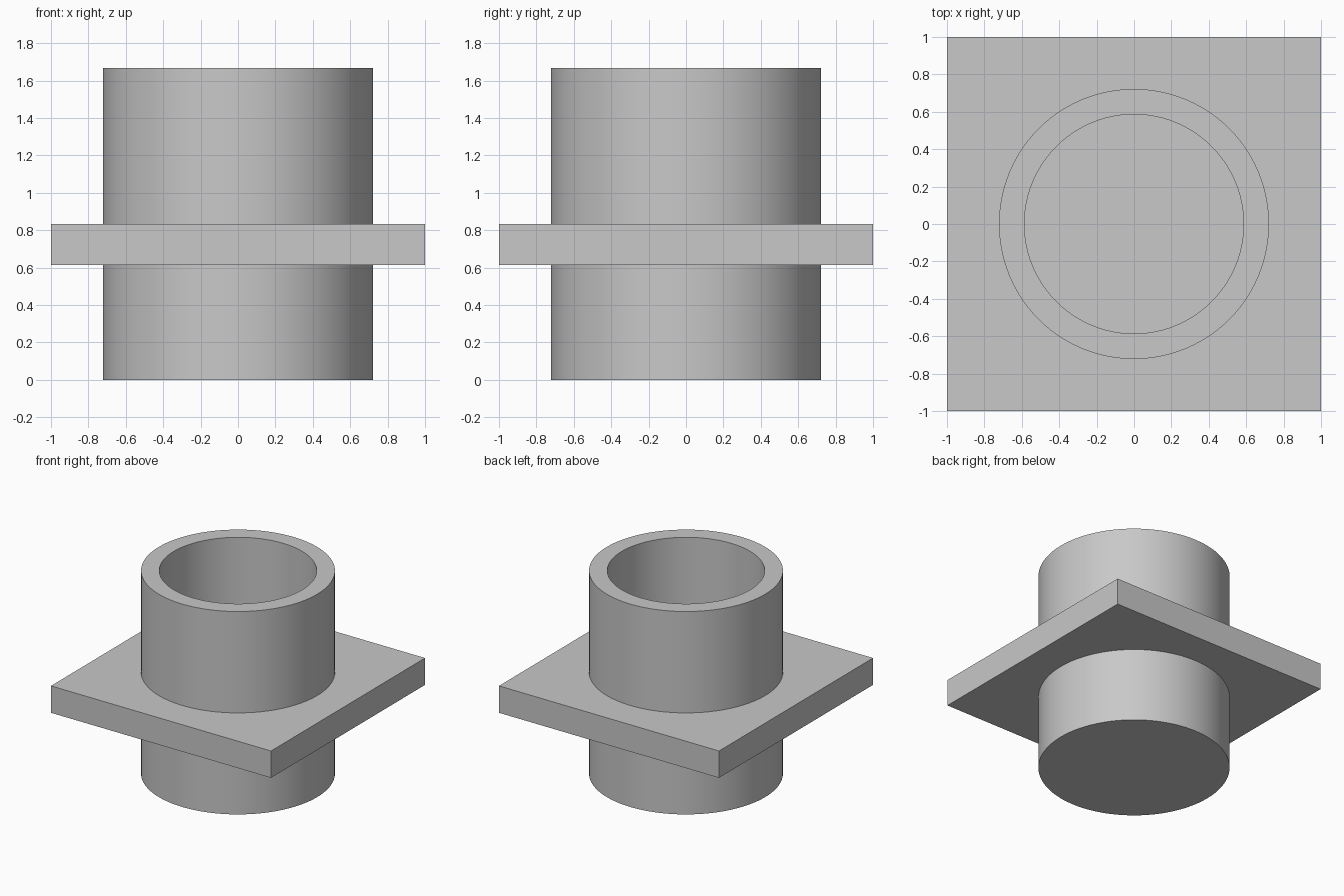
import bpy
import bmesh
import math
from mathutils import Matrix

cube = bpy.data.objects.get("Cube")
if cube:
    bpy.data.objects.remove(cube, do_unlink=True)

SEGMENTS = 96
HEIGHT = 1.667
OUTER, INNER = 0.722, 0.586
FLOOR = OUTER - INNER            # floor as thick as the wall
PLATE_BOTTOM, PLATE_TOP = 0.613, 0.834

grey = bpy.data.materials.new("plain grey")
grey.use_nodes = True
colour = (0.58, 0.58, 0.58, 1)
grey.diffuse_color = colour
grey.node_tree.nodes["Principled BSDF"].inputs["Base Color"].default_value = colour


def finish(bm, name):
    bmesh.ops.recalc_face_normals(bm, faces=bm.faces)
    mesh = bpy.data.meshes.new(name)
    bm.to_mesh(mesh)
    bm.free()
    mesh.materials.append(grey)
    obj = bpy.data.objects.new(name, mesh)
    bpy.context.collection.objects.link(obj)
    return obj


# Round cup: wall, rim and closed floor turned from one profile
bm = bmesh.new()
profile = [(0, 0), (OUTER, 0), (OUTER, HEIGHT), (INNER, HEIGHT), (INNER, FLOOR), (0, FLOOR)]
verts = [bm.verts.new((r, 0, z)) for r, z in profile]
edges = [bm.edges.new(pair) for pair in zip(verts, verts[1:])]
bmesh.ops.spin(bm, geom=verts + edges, cent=(0, 0, 0), axis=(0, 0, 1),
               angle=math.tau, steps=SEGMENTS, use_duplicate=False)
bmesh.ops.remove_doubles(bm, verts=bm.verts, dist=0.0001)
cup = finish(bm, "round_cup")
bpy.ops.object.select_all(action="DESELECT")
cup.select_set(True)
bpy.context.view_layer.objects.active = cup
bpy.ops.object.shade_smooth_by_angle(angle=math.radians(30))

# Square flange with a round opening tucked inside the cup wall
bm = bmesh.new()
base = Matrix.Translation((0, 0, PLATE_BOTTOM))
bmesh.ops.create_circle(bm, segments=SEGMENTS, radius=(OUTER + INNER) / 2, matrix=base)
bmesh.ops.create_circle(bm, segments=4, radius=math.sqrt(2),
                        matrix=base @ Matrix.Rotation(math.pi / 4, 4, "Z"))
bmesh.ops.triangle_fill(bm, edges=bm.edges[:], use_beauty=True, normal=(0, 0, 1))
extruded = bmesh.ops.extrude_face_region(bm, geom=bm.faces[:], use_keep_orig=True)
top = [v for v in extruded["geom"] if isinstance(v, bmesh.types.BMVert)]
bmesh.ops.translate(bm, verts=top, vec=(0, 0, PLATE_TOP - PLATE_BOTTOM))
finish(bm, "square_flange")
